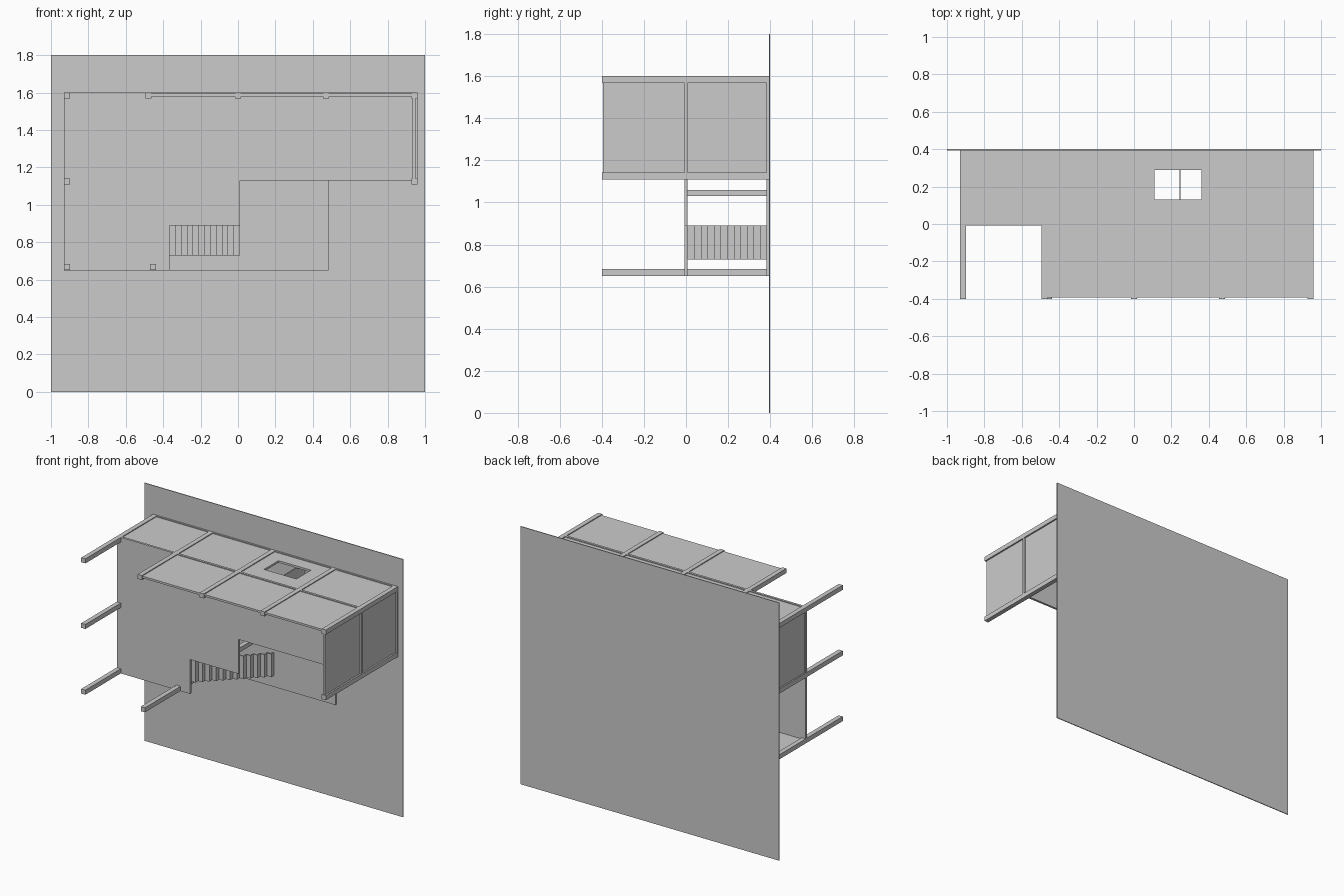
import bpy, bmesh

if "Cube" in bpy.data.objects:
    bpy.data.objects.remove(bpy.data.objects["Cube"])


def box(name, x0, x1, y0, y1, z0, z1):
    """Axis-aligned box given by its limits."""
    bm = bmesh.new()
    bmesh.ops.create_cube(bm, size=1)
    for v in bm.verts:
        v.co.x = (x0 + x1) / 2 + v.co.x * (x1 - x0)
        v.co.y = (y0 + y1) / 2 + v.co.y * (y1 - y0)
        v.co.z = (z0 + z1) / 2 + v.co.z * (z1 - z0)
    return finish(name, bm)


def finish(name, bm):
    bmesh.ops.recalc_face_normals(bm, faces=bm.faces)
    me = bpy.data.meshes.new(name)
    bm.to_mesh(me)
    bm.free()
    ob = bpy.data.objects.new(name, me)
    bpy.context.collection.objects.link(ob)
    return ob


def slab(name, outline, y0, y1):
    """Outline in x, z extruded along y."""
    bm = bmesh.new()
    face = bm.faces.new([bm.verts.new((x, y0, z)) for x, z in outline])
    ext = bmesh.ops.extrude_face_region(bm, geom=[face])
    verts = [g for g in ext["geom"] if isinstance(g, bmesh.types.BMVert)]
    bmesh.ops.translate(bm, vec=(0, y1 - y0, 0), verts=verts)
    return finish(name, bm)


# Upright base board that the house is mounted on
box("base_board", -1, 1, 0.394, 0.4, 0, 1.8)

# Ground floor slab and upper floor slab with the stair notch
slab("ground_floor", [(-0.93, 0.65), (0.485, 0.65), (0.485, 1.13),
                      (0.96, 1.13), (0.96, 1.6), (-0.93, 1.6)], 0.383, 0.394)
slab("upper_floor", [(-0.93, 0.65), (-0.365, 0.65), (-0.365, 0.89), (0.01, 0.89),
                     (0.01, 1.13), (0.96, 1.13), (0.96, 1.6), (-0.93, 1.6)],
     -0.008, 0.008)

# Full-height posts
S = 0.016
for i, (x, z) in enumerate([(-0.915, 1.584), (-0.479, 1.584), (0, 1.584),
                            (0.47, 1.584), (0.943, 1.584), (-0.915, 1.126),
                            (0.943, 1.126), (-0.915, 0.667), (-0.455, 0.667)]):
    box(f"post_{i + 1}", x - S, x + S, -0.4, 0.394, z - S, z + S)

# Short post under the upper floor
box("inner_post", -0.03, 0.002, 0, 0.39, 1.03, 1.06)

# Long walls: lower one with a window opening, upper one stops at the terrace
lower_wall = box("lower_long_wall", -0.93, 0.95, 0, 0.39, 1.58, 1.594)
box("upper_long_wall", -0.465, 0.95, -0.394, 0, 1.58, 1.594)
cutter = box("window_cutter", 0.11, 0.36, 0.13, 0.29, 1.5, 1.7)
cutter.hide_render = True
cutter.display_type = 'WIRE'
mod = lower_wall.modifiers.new("window", 'BOOLEAN')
mod.object = cutter
mod.solver = 'EXACT'
bpy.context.view_layer.objects.active = lower_wall
bpy.ops.object.modifier_apply(modifier=mod.name)
bpy.data.objects.remove(cutter)

# End walls, terrace side wall and inner partition
box("right_wall", 0.934, 0.948, -0.394, 0.39, 1.13, 1.585)
box("left_wall", -0.922, -0.908, 0, 0.39, 1.13, 1.585)
box("lower_short_wall", -0.92, -0.455, 0, 0.39, 0.66, 0.674)
box("partition", 0.242, 0.248, 0, 0.39, 1.13, 1.58)

# Folded-plate staircase rising from the ground floor to the upper floor
N = 12
run, rise = 0.375 / N, 0.376 / N
T = 0.008
bm = bmesh.new()
front = []
for i in range(N):
    x, y = -0.365 + i * run, 0.008 + i * rise
    front += [(x, y), (x + run, y)]
back = [(x - T, y + T) for x, y in front]
back[0] = (-0.365, front[0][1] + T)
front.append((0.01, 0.384))
back.append((0.01 - T, 0.384))
profile = front + back[::-1]
face = bm.faces.new([bm.verts.new((x, y, 0.73)) for x, y in profile])
ext = bmesh.ops.extrude_face_region(bm, geom=[face])
bmesh.ops.translate(bm, vec=(0, 0, 0.16),
                    verts=[g for g in ext["geom"] if isinstance(g, bmesh.types.BMVert)])
finish("staircase", bm)
